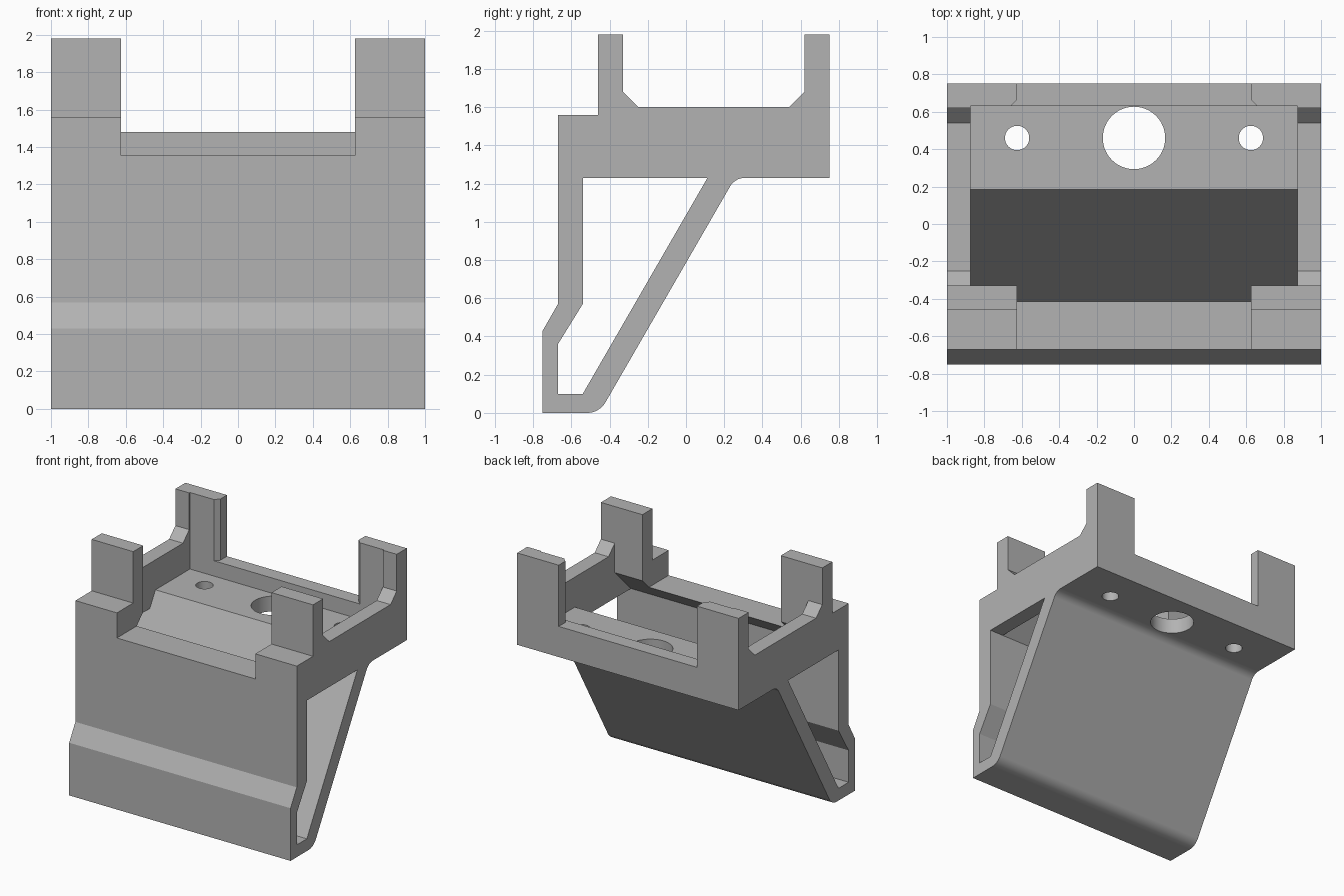
import bpy, bmesh, math
from mathutils import Matrix, Vector

cube = bpy.data.objects.get("Cube")
if cube:
    bpy.data.objects.remove(cube, do_unlink=True)

grey = bpy.data.materials.new("plain grey")
grey.use_nodes = True
colour = (0.45, 0.45, 0.45, 1)
grey.diffuse_color = colour
grey.node_tree.nodes["Principled BSDF"].inputs["Base Color"].default_value = colour

# Main dimensions
SLOPE = math.radians(60)
WALL = 0.125
TAB_X, INNER_X = 0.625, 0.875
FLOOR_Z, DECK_Z = 1.355, 1.23
HEEL_Y, HEEL_Z = -0.54, 0.1

# Frames that place a flat (a, b) profile, extruded along the third axis
SIDE = Matrix(((0, 0, 1, 0), (1, 0, 0, 0), (0, 1, 0, 0), (0, 0, 0, 1)))
PLAN = Matrix.Identity(4)
FRONT = Matrix(((1, 0, 0, 0), (0, 0, 1, 0), (0, 1, 0, 0), (0, 0, 0, 1)))
c, s = math.cos(SLOPE), math.sin(SLOPE)
RAMP = Matrix(((1, 0, 0, 0), (0, c, s, HEEL_Y), (0, s, -c, HEEL_Z), (0, 0, 0, 1)))


def ramp_y(z, depth=0.0):
    """Y of the sloping plate at height z, at a depth below its upper face."""
    return HEEL_Y + (z - HEEL_Z) / math.tan(SLOPE) + depth / s


def prism(name, profile, low, high, frame):
    bm = bmesh.new()
    face = bm.faces.new([bm.verts.new((a, b, low)) for a, b in profile])
    new = bmesh.ops.extrude_face_region(bm, geom=[face])["geom"]
    moved = [v for v in new if isinstance(v, bmesh.types.BMVert)]
    bmesh.ops.translate(bm, verts=moved, vec=(0, 0, high - low))
    bm.transform(frame)
    bmesh.ops.recalc_face_normals(bm, faces=bm.faces)
    mesh = bpy.data.meshes.new(name)
    bm.to_mesh(mesh)
    bm.free()
    obj = bpy.data.objects.new(name, mesh)
    bpy.context.collection.objects.link(obj)
    mesh.materials.append(grey)
    return obj


def fillet(before, corner, after, radius, steps=8):
    """Arc points that round a corner."""
    p = Vector(corner)
    d1 = (Vector(before) - p).normalized()
    d2 = (Vector(after) - p).normalized()
    half = d1.angle(d2) / 2
    centre = p + (d1 + d2).normalized() * radius / math.sin(half)
    start = p + d1 * radius / math.tan(half) - centre
    end = p + d2 * radius / math.tan(half) - centre
    sweep = start.angle(end)
    return [tuple(centre + (start * math.sin(sweep * (1 - i / steps))
                            + end * math.sin(sweep * i / steps)) / math.sin(sweep))
            for i in range(steps + 1)]


def circle(x, y, radius, count=48):
    return [(x + radius * math.cos(math.tau * i / count),
             y + radius * math.sin(math.tau * i / count)) for i in range(count)]


def box(a0, a1, b0, b1):
    return [(a0, b0), (a1, b0), (a1, b1), (a0, b1)]


# Body: outer side silhouette across the full width
toe, heel = (-0.75, 0), (ramp_y(0, WALL), 0)
knee, back = (ramp_y(DECK_Z, WALL), DECK_Z), (0.75, DECK_Z)
outline = ([toe] + fillet(toe, heel, knee, 0.11) + fillet(heel, knee, back, 0.09)
           + [back, (0.75, 1.98), (0.62, 1.98), (0.62, 1.68), (0.54, 1.6),
              (-0.25, 1.6), (-0.33, 1.68), (-0.33, 1.98), (-0.46, 1.98),
              (-0.46, 1.56), (-0.67, 1.56), (-0.67, 0.57), (-0.75, 0.43)])
bracket = prism("bracket", outline, -1, 1, SIDE)

# Open space between front wall and sloping plate
cutters = [prism("side_opening", [
    (HEEL_Y, DECK_Z), (-0.54, 0.57), (-0.67, 0.36), (-0.67, HEEL_Z),
    (HEEL_Y, HEEL_Z), (ramp_y(DECK_Z), DECK_Z)], -1.2, 1.2, SIDE)]

# Tray cavity between the side walls, with the undercut front beam
cutters.append(prism("tray_cavity", [
    (-0.33, 2.2), (-0.33, 1.44), (HEEL_Y, DECK_Z), (-0.4, 1.1), (ramp_y(1.1), 1.1),
    (ramp_y(FLOOR_Z), FLOOR_Z), (0.63, FLOOR_Z), (0.63, 2.2)], -INNER_X, INNER_X, SIDE))

# Gaps between the tabs, the rear one with chamfered inner edges
cutters.append(prism("front_gap", box(-TAB_X, TAB_X, -1, 0.1), FLOOR_Z, 2.2, PLAN))
rear = [(TAB_X, 1), (TAB_X, 0.665), (TAB_X + 0.115, 0.55)]
cutters.append(prism("rear_gap", rear + [(-x, y) for x, y in reversed(rear)], 1.48, 2.2, PLAN))

# Holes in the tabs and in the floor
for side in (-1, 1):
    cutters.append(prism("tab_hole", circle(side * 0.79, 1.77, 0.12), -1, 1, FRONT))
for x, radius in ((-TAB_X, 0.065), (0, 0.167), (TAB_X, 0.065)):
    cutters.append(prism("floor_hole", circle(x, 0.46, radius), 1.1, 1.42, PLAN))

# Window in the sloping plate: three rounded corners and one cut corner
w, low, high = 0.4, 0.144, 0.94
corners = box(-w, w, low, high)
window = [(-w, low + 0.09), (-w + 0.09, low)]
for i in (1, 2, 3):
    window += fillet(corners[i - 1], corners[i], corners[(i + 1) % 4], 0.065)
cutters.append(prism("window", window, -0.04, 0.2, RAMP))

# Strap slots in the sloping plate
for side in (-1, 1):
    for along in (0.325, 0.794):
        x = side * 0.885
        cutters.append(prism("strap_slot", box(x - 0.05, x + 0.05, along - 0.066, along + 0.066),
                             -0.04, 0.2, RAMP))

# Cut everything out, then drop the cutters
for cutter in cutters:
    cutter.hide_render = True
    mod = bracket.modifiers.new(cutter.name, "BOOLEAN")
    mod.operation, mod.solver, mod.object = "DIFFERENCE", "EXACT", cutter
bpy.context.view_layer.update()
graph = bpy.context.evaluated_depsgraph_get()
cut_mesh = bpy.data.meshes.new_from_object(bracket.evaluated_get(graph))
bracket.modifiers.clear()
bracket.data = cut_mesh
cut_mesh.name = "bracket"
for cutter in cutters:
    bpy.data.objects.remove(cutter, do_unlink=True)

# Smooth the rounds, keep flat faces crisp
bpy.ops.object.select_all(action="DESELECT")
bracket.select_set(True)
bpy.context.view_layer.objects.active = bracket
bpy.ops.object.shade_smooth_by_angle(angle=math.radians(20))
bracket.modifiers.new("flat_faces", "WEIGHTED_NORMAL").keep_sharp = True
